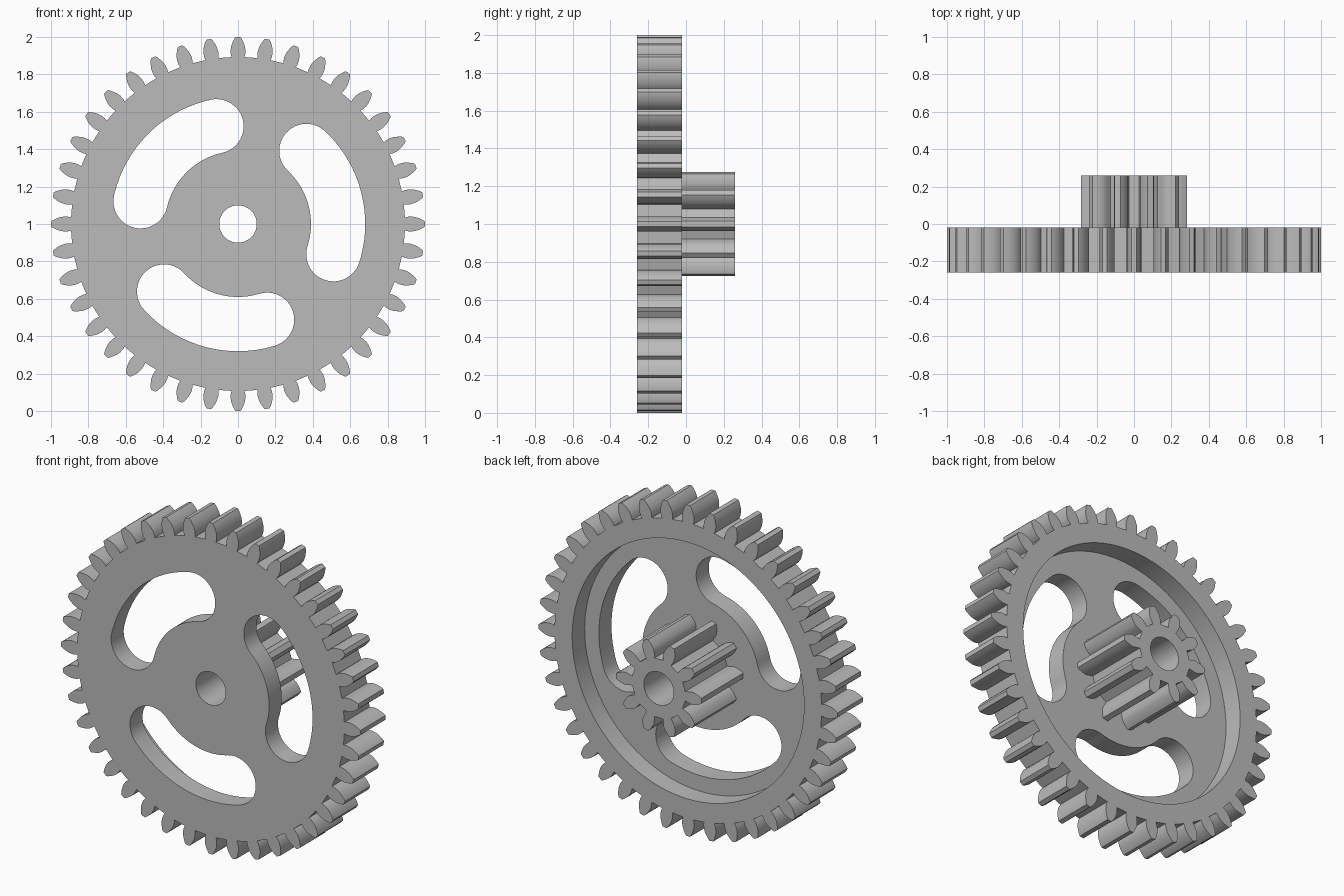
import bpy
import bmesh
from math import sin, cos, pi, radians

old = bpy.data.objects.get("Cube")
if old:
    bpy.data.objects.remove(old, do_unlink=True)

AXIS_Z = 1.0                                # height of the shaft axis
FRONT, WEB, BACK, END = -0.26, -0.14, -0.02, 0.26

grey = bpy.data.materials.new("plain grey")
grey.use_nodes = True
grey.diffuse_color = (0.5, 0.5, 0.5, 1)
grey.node_tree.nodes["Principled BSDF"].inputs["Base Color"].default_value = (0.5, 0.5, 0.5, 1)


def polar(r, a):
    return (r * cos(a), r * sin(a))


def prism(name, outline, y0, y1):
    """Extrude an x/z outline, drawn around the axis, from y0 to y1."""
    bm = bmesh.new()
    face = bm.faces.new([bm.verts.new((x, y0, z + AXIS_Z)) for x, z in outline])
    grown = bmesh.ops.extrude_face_region(bm, geom=[face])["geom"]
    moved = [v for v in grown if isinstance(v, bmesh.types.BMVert)]
    bmesh.ops.translate(bm, verts=moved, vec=(0, y1 - y0, 0))
    bmesh.ops.recalc_face_normals(bm, faces=bm.faces)
    mesh = bpy.data.meshes.new(name)
    bm.to_mesh(mesh)
    bm.free()
    mesh.materials.append(grey)
    obj = bpy.data.objects.new(name, mesh)
    bpy.context.collection.objects.link(obj)
    return obj


def circle(r, n=96):
    return [polar(r, 2 * pi * i / n) for i in range(n)]


def gear(teeth, flank):
    """Outline of a gear; flank lists (radius, half width) from root to tip."""
    points = []
    for t in range(teeth):
        mid = 2 * pi * t / teeth
        points += [polar(r, mid - w / r) for r, w in flank]
        points += [polar(r, mid + w / r) for r, w in reversed(flank)]
    return points


def slot(start, stop, r, half, n=24):
    """Outline of an arc-shaped slot with round ends."""
    step = (stop - start) / n
    points = [polar(r + half, start + step * i) for i in range(n + 1)]
    for end, turn, inner in ((stop, 0, True), (start, pi, False)):
        cx, cz = polar(r, end)
        for i in range(1, n):
            dx, dz = polar(half, end + turn + pi * i / n)
            points.append((cx + dx, cz + dz))
        if inner:
            points += [polar(r - half, stop - step * i) for i in range(n + 1)]
    return points


def cut(obj, cutters):
    """Subtract the cutters, bake the result and remove them."""
    for c in cutters:
        mod = obj.modifiers.new(c.name, "BOOLEAN")
        mod.operation, mod.solver, mod.object = "DIFFERENCE", "EXACT", c
    bpy.context.view_layer.update()
    graph = bpy.context.evaluated_depsgraph_get()
    baked = bpy.data.meshes.new_from_object(obj.evaluated_get(graph))
    obj.modifiers.clear()
    obj.data = baked
    for c in cutters:
        bpy.data.objects.remove(c, do_unlink=True)


# Large wheel: toothed disc, hollowed at the back, with three slots and a bore
wheel = prism("large_gear_wheel", gear(40, [
    (0.893, 0.035), (0.91, 0.039), (0.93, 0.040), (0.952, 0.0365),
    (0.972, 0.029), (0.99, 0.020), (1.0, 0.013)]), FRONT, BACK)
cutters = [prism("recess_cutter", circle(0.775), WEB, BACK + 0.1),
           prism("bore_cutter", circle(0.1, 48), FRONT - 0.1, BACK + 0.1)]
for k in range(3):
    turn = radians(120 * k)
    cutters.append(prism("slot_cutter", slot(radians(222.4) + turn, radians(286.9) + turn,
                                             0.535, 0.145), FRONT - 0.1, BACK + 0.1))
cut(wheel, cutters)

# Small pinion standing on the web
pinion = prism("small_pinion", gear(10, [
    (0.179, 0.029), (0.20, 0.033), (0.222, 0.038), (0.238, 0.0365),
    (0.256, 0.031), (0.272, 0.024), (0.285, 0.016)]), WEB, END)
cut(pinion, [prism("bore_cutter", circle(0.1, 48), WEB - 0.1, END + 0.1)])

# Smooth curved walls, crisp edges
for obj in (wheel, pinion):
    bpy.ops.object.select_all(action="DESELECT")
    obj.select_set(True)
    bpy.context.view_layer.objects.active = obj
    bpy.ops.object.shade_smooth_by_angle(angle=radians(25))
